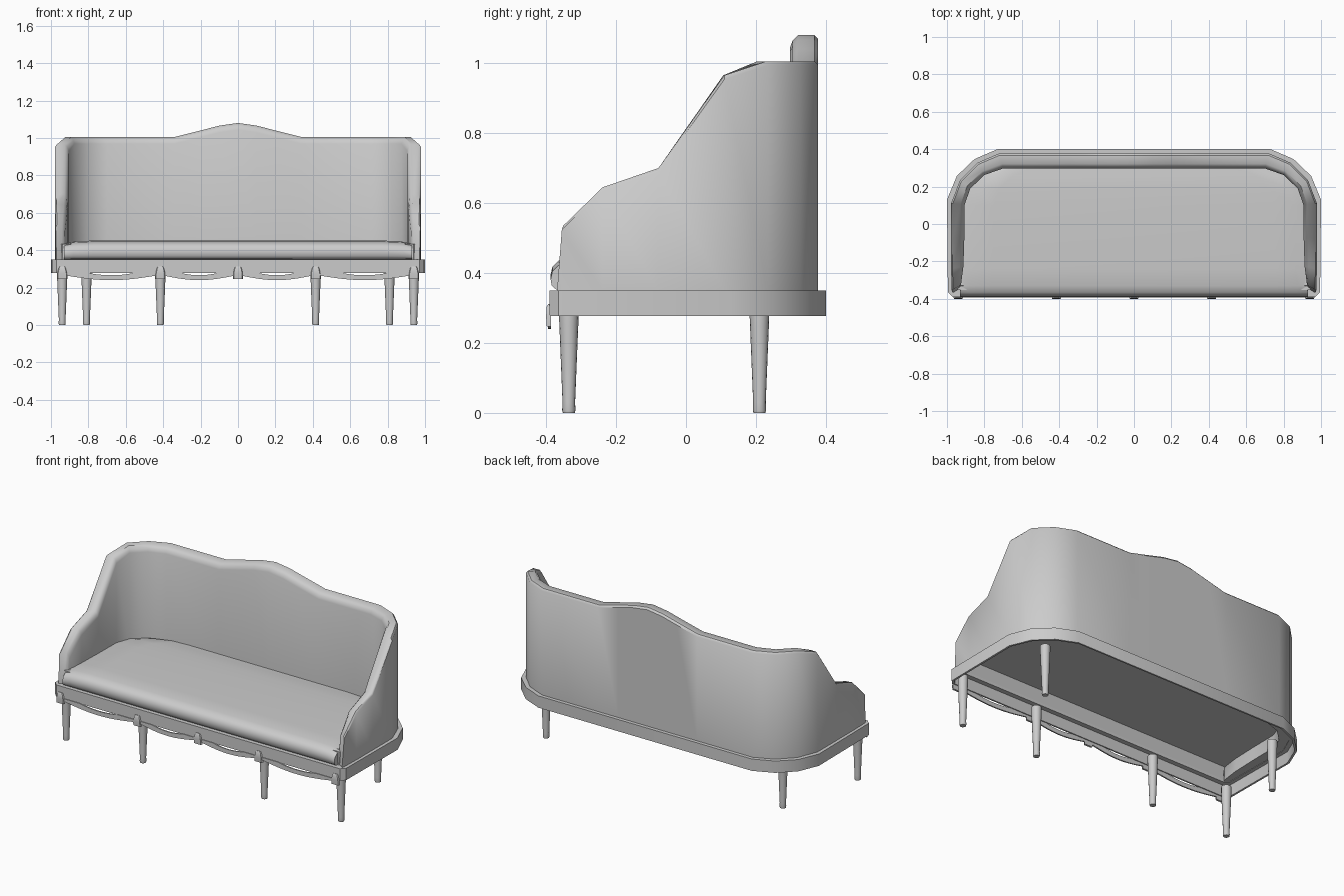
import bpy, bmesh
from math import sin, cos, pi, radians

if "Cube" in bpy.data.objects:
    bpy.data.objects.remove(bpy.data.objects["Cube"])


def loft(name, rings, angle=40):
    """Skin a list of closed rings (same point count) and cap both ends."""
    bm = bmesh.new()
    rows = [[bm.verts.new(p) for p in r] for r in rings]
    n = len(rings[0])
    for a, b in zip(rows, rows[1:]):
        for i in range(n):
            j = (i + 1) % n
            bm.faces.new((a[i], a[j], b[j], b[i]))
    bm.faces.new(rows[0][::-1])
    bm.faces.new(rows[-1])
    bmesh.ops.recalc_face_normals(bm, faces=bm.faces)
    me = bpy.data.meshes.new(name)
    bm.to_mesh(me)
    bm.free()
    ob = bpy.data.objects.new(name, me)
    bpy.context.collection.objects.link(ob)
    bpy.ops.object.select_all(action='DESELECT')
    ob.select_set(True)
    bpy.context.view_layer.objects.active = ob
    bpy.ops.object.shade_smooth_by_angle(angle=radians(angle))
    return ob


# Base rail: rounded back corners, deep hollow reaching up under the seat
half = [(0.97, -0.39), (0.995, -0.365), (1.0, 0.13), (0.947, 0.257), (0.853, 0.347), (0.73, 0.40)]
plan = half + [(-x, y) for x, y in reversed(half)]


def tray(z, sx=1.0, sy=1.0):
    return [(x * sx, y * sy, z) for x, y in plan]


loft("base_rail", [tray(0.432, 0.967, 0.905), tray(0.35, 0.967, 0.905), tray(0.35), tray(0.277),
                   tray(0.277, 0.988, 0.975), tray(0.347, 0.988, 0.975),
                   tray(0.347, 0.965, 0.90), tray(0.43, 0.965, 0.90)])

# Wraparound back and arms: outer x, y, inner x, y, top z from arm front to centre
stations = [
    (0.97, -0.368, 0.932, -0.345, 0.36),
    (0.975, -0.355, 0.925, -0.325, 0.535),
    (0.978, -0.24, 0.912, -0.225, 0.645),
    (0.978, -0.08, 0.907, -0.07, 0.70),
    (0.978, 0.11, 0.905, 0.105, 0.965),
    (0.93, 0.235, 0.875, 0.19, 1.005),
    (0.838, 0.327, 0.80, 0.262, 1.005),
    (0.72, 0.378, 0.70, 0.297, 1.005),
]
stations += [(x, 0.378, x, 0.297, z) for x, z in
             [(0.34, 1.005), (0.2, 1.04), (0.1, 1.066), (0.0, 1.08)]]
stations += [(-a, b, -c, d, z) for a, b, c, d, z in reversed(stations[:-1])]
section = [(0, None), (0, 0.036), (0.1, 0.015), (0.3, 0), (0.87, 0), (1, 0.011), (1, None)]


def wall(ox, oy, ix, iy, z):
    return [(ix + (ox - ix) * t, iy + (oy - iy) * t,
             0.35 if d is None else max(0.352 + 0.001 * k, z - d))
            for k, (t, d) in enumerate(section)]


loft("back_and_arms", [wall(*s) for s in stations], 44)

# Seat cushion with rolled front: y, top z, half width
seat = [(-0.372, 0.355, 0.93), (-0.384, 0.37, 0.93), (-0.387, 0.395, 0.93), (-0.382, 0.418, 0.93),
        (-0.365, 0.435, 0.93), (-0.33, 0.446, 0.925), (-0.24, 0.452, 0.915), (0.10, 0.452, 0.91),
        (0.19, 0.452, 0.88), (0.26, 0.45, 0.805), (0.30, 0.447, 0.705)]
rings = []
for y, z, w in seat:
    # underside follows the top as a thin skin behind the front roll
    low = 0.35 if y < -0.36 else 0.435
    drop = min(0.014, (z - 0.35) * 0.3)
    side = [(w, max(y, -0.355), low), (w, y, z - drop), (w - 0.05, y, z - drop * 0.3), (w - 0.16, y, z)]
    rings.append(side + [(-a, b, c) for a, b, c in reversed(side)])
loft("seat", rings, 50)


# Round tapered legs
def leg(name, x, y):
    prof = [(0, 0.017), (0.008, 0.019), (0.03, 0.018), (0.25, 0.027), (0.277, 0.028), (0.31, 0.028)]
    loft(name, [[(x + r * cos(k * pi / 8), y + r * sin(k * pi / 8), z) for k in range(16)]
                for z, r in prof])


for s in (-1, 1):
    leg("front_leg", s * 0.94, -0.335)
    leg("front_inner_leg", s * 0.415, -0.335)
    leg("back_leg", s * 0.81, 0.21)

# Scalloped apron swags, each leaving a thin slit under the rail
posts = [-0.94, -0.415, 0, 0.415, 0.94]
for x0, x1 in zip(posts, posts[1:]):
    rings = []
    for k in range(25):
        u = k / 24
        x = x0 + (x1 - x0) * u
        top = 0.28 - 0.014 * max(0, 1 - ((u - 0.5) / 0.25) ** 2)
        low = 0.268 - 0.028 * sin(pi * u)
        rings.append([(x, -0.394, low), (x, -0.394, top), (x, -0.386, top), (x, -0.386, low)])
    loft("apron_swag", rings)

# Tapered tabs where the swags meet
for x in posts:
    loft("apron_tab", [[(x - w, -0.386, z), (x - w * 0.8, f, z), (x + w * 0.8, f, z), (x + w, -0.386, z)]
                       for z, w, f in [(0.247, 0.028, -0.398), (0.275, 0.028, -0.40),
                                       (0.305, 0.02, -0.398), (0.312, 0.015, -0.393)]])
